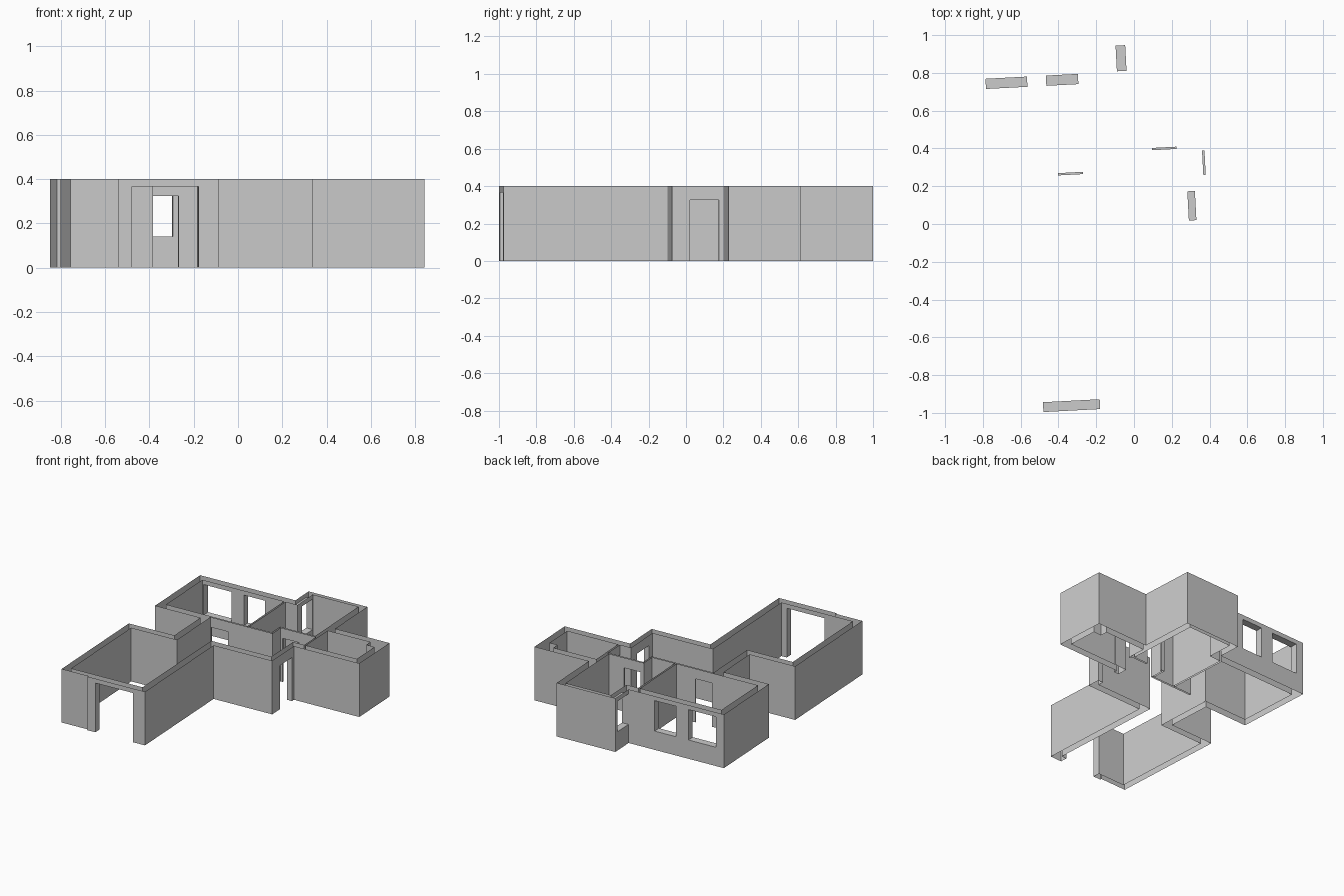
import bpy
import math

cube = bpy.data.objects.get("Cube")
if cube:
    bpy.data.objects.remove(cube, do_unlink=True)

HEIGHT = 0.4
HEAD = 0.367      # top of windows and front opening
DOOR = 0.325      # top of doors
SILL = 0.14
TURN = 0.0525     # the whole plan is turned slightly

plaster = bpy.data.materials.new("wall_grey")
plaster.use_nodes = True
GREY = (0.6, 0.6, 0.6, 1)
plaster.diffuse_color = GREY
plaster.node_tree.nodes["Principled BSDF"].inputs["Base Color"].default_value = GREY

# Openings: name, axis of the wall, range along it, range across it, bottom, top
openings = [
    ("front_opening", 0, (-0.531, -0.23), (-0.969, -0.917), 0, HEAD),
    ("large_window", 0, (-0.745, -0.525), (0.755, 0.809), SILL, HEAD),
    ("small_window", 0, (-0.425, -0.255), (0.755, 0.809), SILL, HEAD),
    ("side_window", 1, (0.812, 0.948), (-0.048, 0.003), SILL, HEAD),
    ("entrance", 1, (0.003, 0.158), (0.291, 0.331), 0, DOOR),
    ("bedroom_door", 0, (-0.388, -0.255), (0.278, 0.29), 0, DOOR),
    ("back_room_door", 0, (0.116, 0.246), (0.385, 0.397), 0, DOOR),
    ("side_room_door", 1, (0.24, 0.37), (0.38, 0.393), 0, DOOR),
]


def make_object(name, quads):
    verts = [p for q in quads for p in q]
    faces = [tuple(range(i, i + 4)) for i in range(0, len(verts), 4)]
    mesh = bpy.data.meshes.new(name)
    mesh.from_pydata(verts, [], faces)
    mesh.materials.append(plaster)
    obj = bpy.data.objects.new(name, mesh)
    obj.rotation_euler.z = TURN
    bpy.context.collection.objects.link(obj)


def point(axis, along, across, z):
    return (along, across, z) if axis == 0 else (across, along, z)


def wall_quads(p, q):
    """Upright wall face from p to q, leaving out the openings it meets."""
    axis = 0 if abs(q[0] - p[0]) > abs(q[1] - p[1]) else 1
    across = p[1 - axis]
    lo, hi = sorted((p[axis], q[axis]))
    pieces, start = [], lo
    hits = [o for o in openings if o[1] == axis
            and lo <= o[2][0] and o[2][1] <= hi
            and o[3][0] - 0.001 < across < o[3][1] + 0.001]
    for _, _, (a, b), _, bottom, top in sorted(hits, key=lambda o: o[2][0]):
        pieces += [(start, a, 0, HEIGHT), (a, b, top, HEIGHT)]
        if bottom > 0:
            pieces.append((a, b, 0, bottom))
        start = b
    pieces.append((start, hi, 0, HEIGHT))
    quads = []
    for a, b, z0, z1 in pieces:
        if q[axis] < p[axis]:
            a, b = b, a
        quads.append([point(axis, a, across, z0), point(axis, b, across, z0),
                      point(axis, b, across, z1), point(axis, a, across, z1)])
    return quads


def wall_loop(name, corners):
    quads = []
    for p, q in zip(corners, corners[1:] + corners[:1]):
        quads += wall_quads(p, q)
    make_object(name, quads)


# Outer skin of the house
wall_loop("exterior_walls", [
    (-0.807, -0.957), (-0.593, -0.957), (-0.593, -0.969), (-0.136, -0.969),
    (-0.136, -0.093), (0.331, -0.093), (0.331, 0.183), (0.852, 0.183),
    (0.852, 0.567), (0.419, 0.567), (0.419, 0.978), (-0.048, 0.978),
    (-0.048, 0.809), (-0.807, 0.809), (-0.807, 0.235), (-0.445, 0.235),
    (-0.445, -0.1), (-0.807, -0.1)])

# Inner skins, room by room
rooms = {
    "living_room_and_hall_walls": [
        (-0.757, -0.917), (-0.188, -0.917), (-0.188, -0.041), (0.291, -0.041),
        (0.291, 0.235), (0.38, 0.235), (0.38, 0.385), (0.1, 0.385),
        (0.1, 0.278), (-0.393, 0.278), (-0.393, -0.15), (-0.757, -0.15)],
    "bedroom_walls": [
        (-0.755, 0.29), (-0.105, 0.29), (-0.105, 0.755), (-0.755, 0.755)],
    "back_room_walls": [
        (-0.092, 0.29), (0.088, 0.29), (0.088, 0.397), (0.367, 0.397),
        (0.367, 0.95), (0.003, 0.95), (0.003, 0.755), (-0.092, 0.755)],
    "side_room_walls": [
        (0.393, 0.235), (0.8, 0.235), (0.8, 0.46), (0.735, 0.46),
        (0.735, 0.515), (0.393, 0.515)],
}
for room, corners in rooms.items():
    wall_loop(room, corners[::-1])

# Jambs, heads and sills lining each opening
for name, axis, (a, b), (c, d), bottom, top in openings:
    def flat(z):
        return [point(axis, a, c, z), point(axis, b, c, z),
                point(axis, b, d, z), point(axis, a, d, z)]
    quads = [[point(axis, e, c, bottom), point(axis, e, d, bottom),
              point(axis, e, d, top), point(axis, e, c, top)] for e in (a, b)]
    quads.append(flat(top))
    if bottom > 0:
        quads.append(flat(bottom))
    make_object(name + "_lining", quads)
